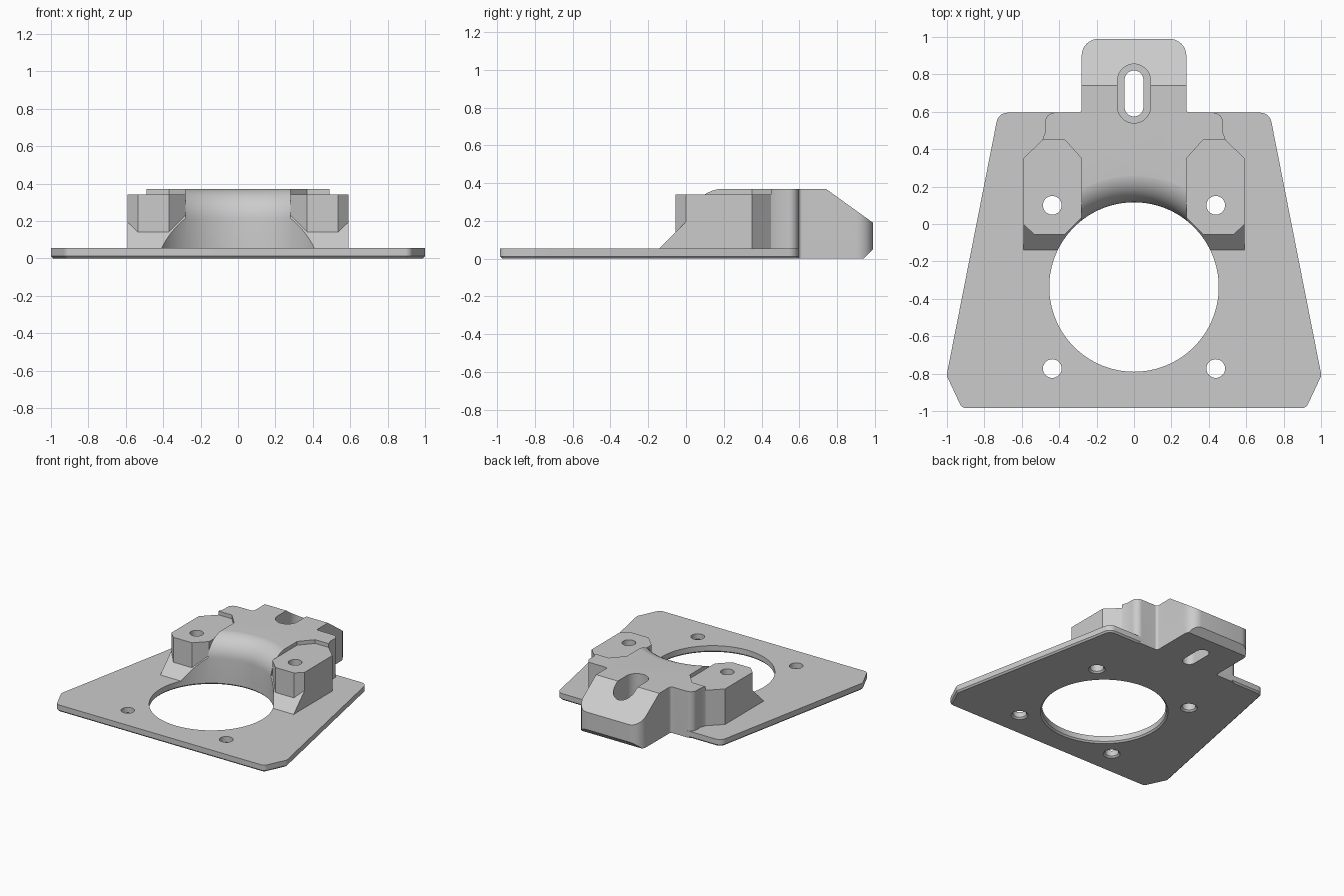
import bpy, bmesh, math
from mathutils import Vector

old = bpy.data.objects.get("Cube")
if old:
    bpy.data.objects.remove(old, do_unlink=True)

grey = bpy.data.materials.new("machined_grey")
grey.use_nodes = True
colour = (0.6, 0.6, 0.6, 1)
grey.diffuse_color = colour
grey.node_tree.nodes["Principled BSDF"].inputs["Base Color"].default_value = colour


def add_object(name, bm):
    bmesh.ops.recalc_face_normals(bm, faces=bm.faces)
    mesh = bpy.data.meshes.new(name)
    bm.to_mesh(mesh)
    bm.free()
    mesh.materials.append(grey)
    obj = bpy.data.objects.new(name, mesh)
    bpy.context.collection.objects.link(obj)
    return obj


def rounded(points, steps=8):
    """Turn (x, y, radius) corners into an outline with arcs."""
    out = []
    for i, (x, y, r) in enumerate(points):
        p = Vector((x, y))
        if r == 0:
            out.append(p)
            continue
        a = (Vector(points[i - 1][:2]) - p).normalized()
        b = (Vector(points[(i + 1) % len(points)][:2]) - p).normalized()
        half = a.angle(b) / 2
        centre = p + (a + b).normalized() * (r / math.sin(half))
        start = (p + a * (r / math.tan(half)) - centre).normalized()
        end = (p + b * (r / math.tan(half)) - centre).normalized()
        for k in range(steps + 1):
            out.append(centre + start.slerp(end, k / steps).normalized() * r)
    return out


def mirrored(half):
    return half + [(-x, y, r) for x, y, r in reversed(half)]


def prism(name, outline, low, high, chamfer=0, along_x=False):
    """Extrude an outline along z, or a (y, z) outline along x."""
    bm = bmesh.new()
    place = (lambda p: (low, p[0], p[1])) if along_x else (lambda p: (p[0], p[1], low))
    face = bm.faces.new([bm.verts.new(place(p)) for p in outline])
    bottom = list(face.edges)
    grown = bmesh.ops.extrude_face_region(bm, geom=[face], use_keep_orig=True)
    step = Vector((high - low, 0, 0)) if along_x else Vector((0, 0, high - low))
    for v in grown["geom"]:
        if isinstance(v, bmesh.types.BMVert):
            v.co += step
    if chamfer:
        bmesh.ops.recalc_face_normals(bm, faces=bm.faces)
        bmesh.ops.bevel(bm, geom=bottom, offset=chamfer, segments=1, affect="EDGES")
    return add_object(name, bm)


def lathe(name, x, y, profile, sides):
    """Solid of revolution through (radius, z) points."""
    bm = bmesh.new()
    rings = []
    for r, z in profile:
        angles = [2 * math.pi * k / sides for k in range(sides)]
        rings.append([bm.verts.new((x + r * math.cos(a), y + r * math.sin(a), z)) for a in angles])
    for lower, upper in zip(rings, rings[1:]):
        for k in range(sides):
            n = (k + 1) % sides
            bm.faces.new((lower[k], lower[n], upper[n], upper[k]))
    bm.faces.new(rings[0])
    bm.faces.new(rings[-1])
    return add_object(name, bm)


def combine(target, other, operation):
    mod = target.modifiers.new(operation.lower(), "BOOLEAN")
    mod.operation, mod.solver, mod.object = operation, "EXACT", other
    bpy.context.view_layer.update()
    graph = bpy.context.evaluated_depsgraph_get()
    mesh = bpy.data.meshes.new_from_object(target.evaluated_get(graph))
    target.modifiers.clear()
    target.data = mesh
    bpy.data.objects.remove(other, do_unlink=True)


bore_y, bore_r = -0.337, 0.453

# Thin trapezoid base plate
plate = prism("mounting_bracket", rounded(mirrored([
    (0.92, -0.985, 0.04), (1.002, -0.81, 0.03), (0.725, 0.595, 0.06)])), 0, 0.055, 0.012)

# Raised centre block with the rear tongue
block = prism("centre_block", rounded(mirrored([
    (0.28, -0.1, 0), (0.28, 0.35, 0), (0.37, 0.45, 0), (0.49, 0.45, 0),
    (0.475, 0.49, 0), (0.475, 0.595, 0.05), (0.28, 0.595, 0.02), (0.28, 0.99, 0.09)])), 0, 0.37)
slope = prism("slope_cutter", [(0.74, 0.37), (0.99, 0.19), (1.2, 0.04), (1.2, 0.6), (0.74, 0.6)],
              -0.5, 0.5, along_x=True)
underside = prism("underside_cutter", [(0.9, -0.04), (1.1, 0.16), (1.1, -0.04)],
                  -0.5, 0.5, along_x=True)
combine(block, slope, "DIFFERENCE")
combine(block, underside, "DIFFERENCE")

# Rounded flare above the bore
flare = [(bore_r, -0.1)]
for k in range(13):
    t = math.pi / 2 * k / 12
    flare.append((bore_r + 0.157 * (1 - math.cos(t)), 0.21 + 0.161 * math.sin(t)))
flare.append((0.61, 0.6))
combine(block, lathe("flare_cutter", 0, bore_y, flare, 128), "DIFFERENCE")
combine(plate, block, "UNION")

# Screw ears with sloping feet
for s in (-1, 1):
    ear = prism("ear", [(s * x, y) for x, y in (
        (0.28, 0.035), (0.37, -0.055), (0.535, -0.055), (0.592, 0.0),
        (0.592, 0.35), (0.49, 0.45), (0.37, 0.45), (0.28, 0.35))], 0.03, 0.34)
    foot = prism("foot", [(-0.165, 0.03), (0.045, 0.24), (0.1, 0.24), (0.1, 0.03)],
                 min(s * 0.28, s * 0.592), max(s * 0.28, s * 0.592), along_x=True)
    combine(ear, foot, "UNION")
    combine(plate, ear, "UNION")


# Main bore and four screw holes, each eased at the underside
def drill(x, y, r, sides):
    profile = [(r + 0.022, -0.01), (r, 0.012), (r, 0.6)]
    combine(plate, lathe("drill", x, y, profile, sides), "DIFFERENCE")


drill(0, bore_y, bore_r, 128)
for x in (-0.437, 0.437):
    for y in (0.1, -0.773):
        drill(x, y, 0.05, 32)

# Tongue slot with a deep recess
for width, low, high, floor in ((0.05, 0.575, 0.82, -0.1), (0.088, 0.54, 0.855, 0.12)):
    stadium = rounded(mirrored([(width, low, width - 0.0005), (width, high, width - 0.0005)]), 14)
    combine(plate, prism("slot", stadium, floor, 0.6), "DIFFERENCE")

# Smooth curved walls, keep machined edges crisp
bpy.ops.object.select_all(action="DESELECT")
plate.select_set(True)
bpy.context.view_layer.objects.active = plate
bpy.ops.object.shade_smooth_by_angle(angle=math.radians(25))
